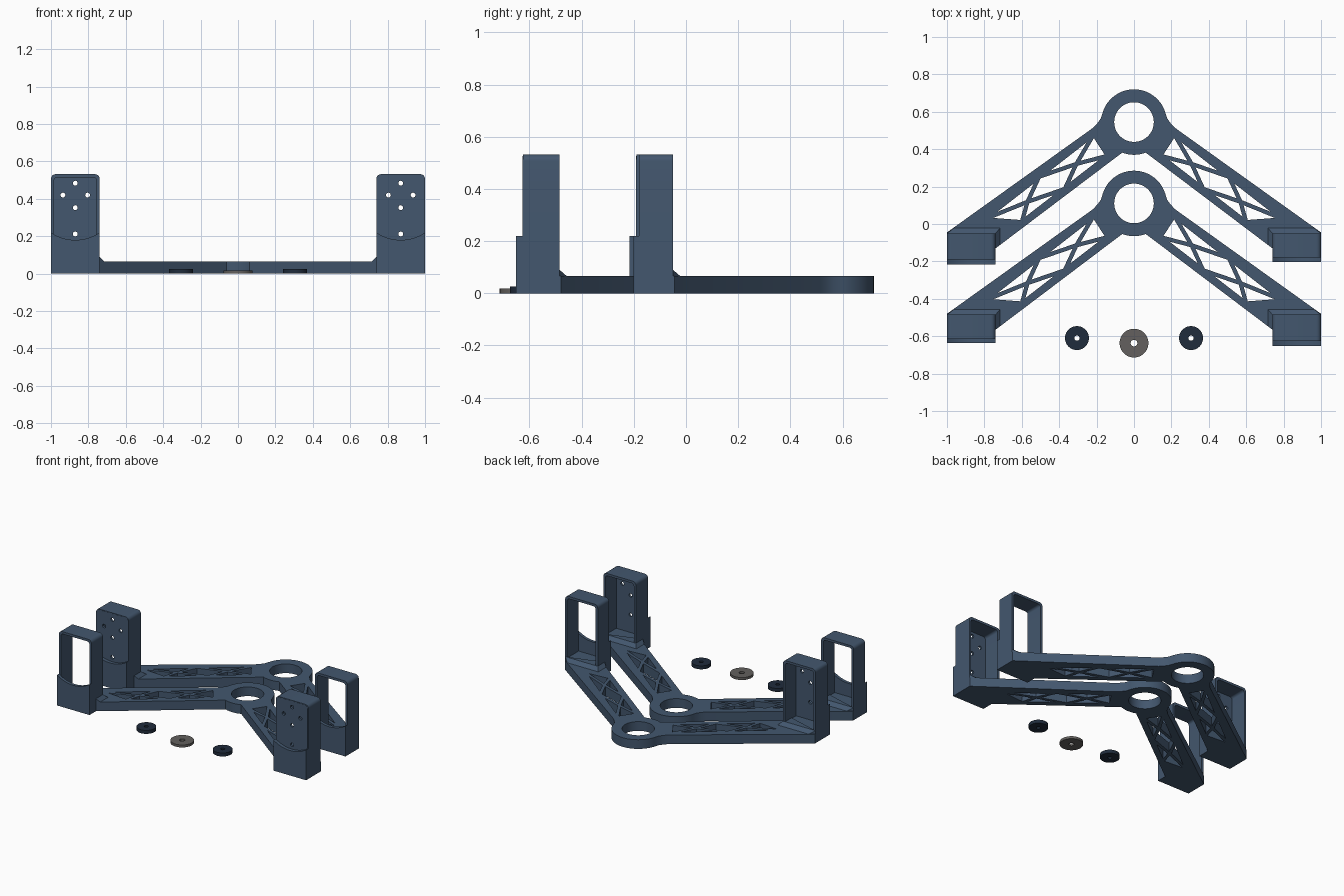
import bpy, bmesh, math
from mathutils import Vector, Matrix
from mathutils.geometry import intersect_line_line_2d, intersect_line_line

if "Cube" in bpy.data.objects:
    bpy.data.objects.remove(bpy.data.objects["Cube"])


def material(name, rgb):
    m = bpy.data.materials.new(name)
    m.diffuse_color = (*rgb, 1)
    m.use_nodes = True
    m.node_tree.nodes["Principled BSDF"].inputs["Base Color"].default_value = m.diffuse_color
    return m


BLUE = material("slate blue", (0.056, 0.095, 0.156))
NAVY = material("dark navy", (0.014, 0.025, 0.045))
GREY = material("warm grey", (0.125, 0.118, 0.112))


def finish(name, bm, mat):
    bmesh.ops.remove_doubles(bm, verts=bm.verts, dist=1e-5)
    bmesh.ops.recalc_face_normals(bm, faces=bm.faces)
    me = bpy.data.meshes.new(name)
    bm.to_mesh(me)
    bm.free()
    me.materials.clear()
    me.materials.append(mat)
    ob = bpy.data.objects.new(name, me)
    bpy.context.collection.objects.link(ob)
    bpy.ops.object.select_all(action='DESELECT')
    ob.select_set(True)
    bpy.context.view_layer.objects.active = ob
    bpy.ops.object.shade_smooth_by_angle(angle=math.radians(30))
    return ob


def slab(name, loops, lo, hi, mat, axis='Z', shift=(0, 0, 0)):
    """Extrude an outline with holes between lo and hi along Z or Y."""
    cu = bpy.data.curves.new(name + "_profile", 'CURVE')
    cu.dimensions = '2D'
    cu.fill_mode = 'BOTH'
    cu.extrude = (hi - lo) / 2
    for loop in loops:
        sp = cu.splines.new('POLY')
        sp.points.add(len(loop) - 1)
        for p, q in zip(sp.points, loop):
            p.co = (q[0], q[1], 0, 1)
        sp.use_cyclic_u = True
    tmp = bpy.data.objects.new(name + "_tmp", cu)
    bpy.context.collection.objects.link(tmp)
    bpy.context.view_layer.update()
    me = bpy.data.meshes.new_from_object(
        tmp.evaluated_get(bpy.context.evaluated_depsgraph_get()))
    bpy.data.objects.remove(tmp)
    bpy.data.curves.remove(cu)
    bm = bmesh.new()
    bm.from_mesh(me)
    bpy.data.meshes.remove(me)
    mid = (lo + hi) / 2
    if axis == 'Y':
        mat4 = Matrix.Translation((0, mid, 0)) @ Matrix.Rotation(math.pi / 2, 4, 'X')
    else:
        mat4 = Matrix.Translation((0, 0, mid))
    bm.transform(Matrix.Translation(shift) @ mat4)
    return finish(name, bm, mat)


def arc(cx, cy, r, a0, a1, n):
    return [(cx + r * math.cos(math.radians(a0 + (a1 - a0) * i / n)),
             cy + r * math.sin(math.radians(a0 + (a1 - a0) * i / n))) for i in range(n + 1)]


def circle(cx, cy, r, n=32):
    return arc(cx, cy, r, 0, 360, n)[:-1]


def round_top(x0, x1, z0, z1, r):
    return ([(x0, z0), (x1, z0)] + arc(x1 - r, z1 - r, r, 0, 90, 6)
            + arc(x0 + r, z1 - r, r, 90, 180, 6))


def inset(poly, d):
    """Shrink a convex polygon by d."""
    pts = [Vector(p) for p in poly]
    n = len(pts)
    if sum(pts[i].cross(pts[(i + 1) % n]) for i in range(n)) < 0:
        pts.reverse()
    lines = []
    for i in range(n):
        a, b = pts[i], pts[(i + 1) % n]
        t = (b - a).normalized()
        lines.append((a + Vector((-t.y, t.x)) * d, t))
    out = []
    for i in range(n):
        (p, t), (q, s) = lines[i - 1], lines[i]
        out.append(tuple(p + t * ((q - p).cross(s) / t.cross(s))))
    return out


def truss_holes():
    """Crossed struts inside a skewed panel of the right arm."""
    p00, p10, p01, p11 = map(Vector, ((.14, -.18), (.60, -.535), (.215, -.065), (.80, -.52)))

    def at(u, v):
        return (p00 * (1 - u) + p10 * u) * (1 - v) + (p01 * (1 - u) + p11 * u) * v
    cells = [[(0, 0), (0, 1), (.25, .5)], [(1, 0), (1, 1), (.75, .5)],
             [(.25, .5), (.5, 0), (.75, .5), (.5, 1)]]
    for a in (0, .5):
        for v in (0, 1):
            cells.append([(a, v), (a + .5, v), (a + .25, .5)])
    return [inset([at(*c) for c in cell], .011) for cell in cells]


def mirrored(loop, s):
    return [(x * s, y) for x, y in loop]


# V-shaped arm outline, relative to the ring centre
half = (arc(0, 0, .175, 90, 18, 18)
        + [(.177, .02), (.196, -.006), (.22, -.0315), (1, -.59), (1, -.735), (.74, -.735), (.74, -.675)]
        + arc(0, 0, .175, -69, -90, 6))
outline = half + mirrored(half, -1)[-2:0:-1]
holes = truss_holes()


def tower(label, s, cy, closed):
    shift = (0, cy, 0)
    front = -.735 if closed else -.725
    lip = -.761 if closed else -.747
    # box walls around the pocket
    walls = [round_top(.74, 1, 0, .532, .025), round_top(.757, .984, .085, .515, .018)]
    slab(label + "_walls", [mirrored(l, s) for l in walls], front, -.595, BLUE, 'Y', shift)
    # lower front lip with a dished top edge
    a = math.degrees(math.asin(.13 / .231))
    dish = [(.74, 0), (1, 0)] + arc(.87, .411, .231, -90 + a, -90 - a, 16)
    slab(label + "_front_lip", [mirrored(dish, s)], lip, front, BLUE, 'Y', shift)
    # drilled mounting plate
    if closed:
        plate = [round_top(.745, .995, .04, .527, .022)]
        for dx, z in ((0, .484), (-.066, .42), (.066, .42), (0, .353), (0, .212)):
            plate.append(circle(.87 + dx, z, .013, 16))
        slab(label + "_mount_plate", [mirrored(l, s) for l in plate],
             front - .001, front + .015, BLUE, 'Y', shift)
    # sloped gusset at the foot
    bm = bmesh.new()
    for x, y, z in ((1, -.595, .064), (.96, -.565, .064), (.715, -.565, .064), (.715, -.656, .064),
                    (.74, -.675, .064), (1, -.595, .09), (.74, -.595, .09), (.74, -.675, .09)):
        bm.verts.new((x * s, y + cy, z))
    bmesh.ops.convex_hull(bm, input=bm.verts)
    finish(label + "_gusset", bm, BLUE)


# two brackets, one behind the other
for label, cy, closed_side in (("front", .11, 1), ("back", .545, -1)):
    loops = [outline, circle(0, 0, .106, 48)]
    for s in (1, -1):
        loops += [mirrored(h, s) for h in holes]
    slab(label + "_arms", loops, 0, .066, BLUE, 'Z', (0, cy, 0))
    for side, s in (("right", 1), ("left", -1)):
        tower(label + "_" + side + "_tower", s, cy, s == closed_side)

# loose washers
for name, x, y, r, hole, h, mat in (("left_washer", -.305, -.61, .064, .014, .025, NAVY),
                                    ("right_washer", .305, -.61, .064, .014, .025, NAVY),
                                    ("middle_washer", 0, -.637, .077, .018, .018, GREY)):
    slab(name, [circle(0, 0, r, 40), circle(0, 0, hole, 20)], 0, h, mat, 'Z', (x, y, 0))
